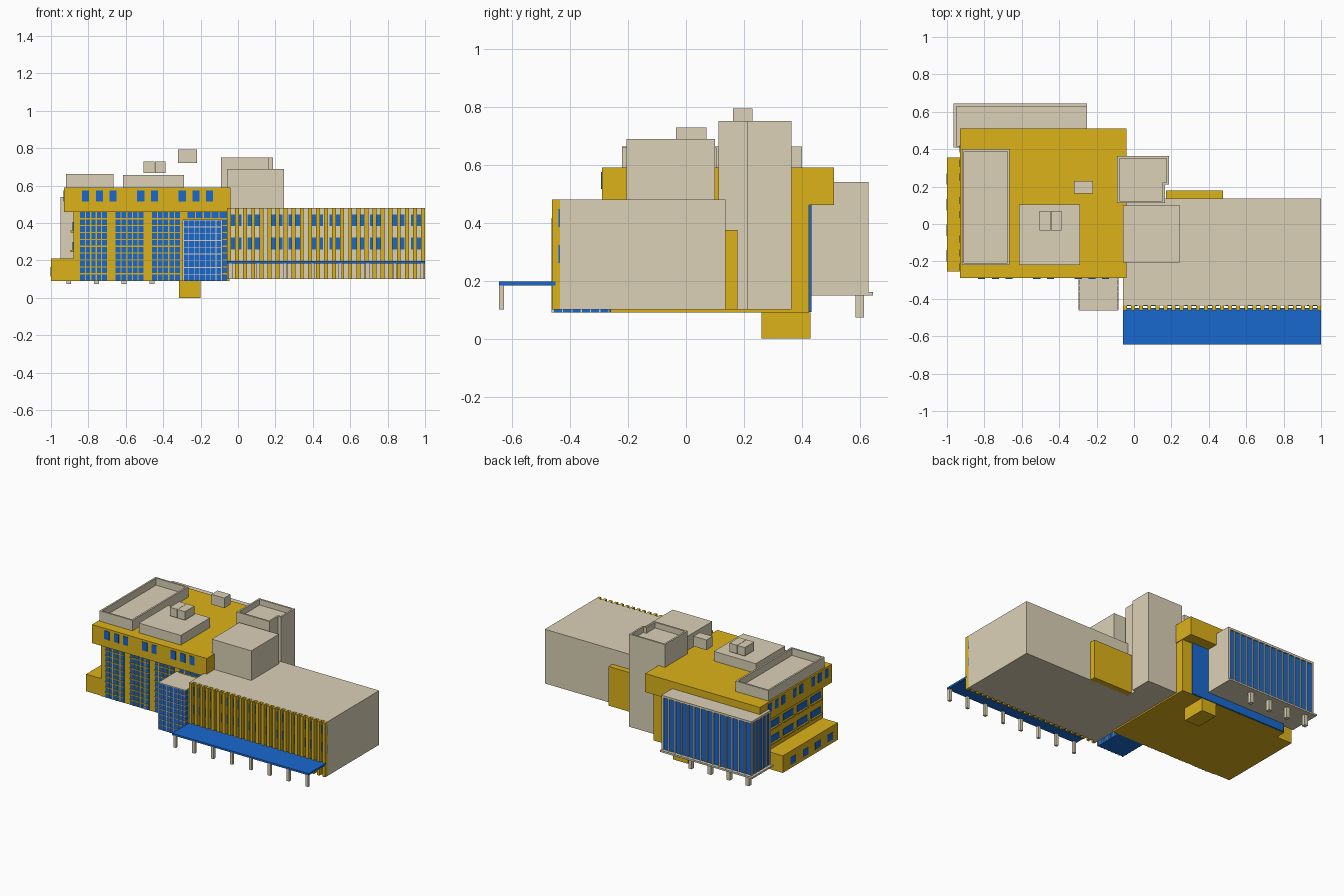
import bpy, bmesh
from mathutils import Vector


def material(name, rgb):
    m = bpy.data.materials.new(name)
    m.diffuse_color = (*rgb, 1)
    return m


GOLD = material("gold", (0.72, 0.45, 0.01))
BLUE = material("blue", (0.01, 0.14, 0.62))
STONE = material("stone", (0.71, 0.64, 0.47))


def finish(name, bm, mat):
    bmesh.ops.recalc_face_normals(bm, faces=bm.faces)
    me = bpy.data.meshes.new(name)
    bm.to_mesh(me)
    bm.free()
    me.materials.append(mat)
    ob = bpy.data.objects.new(name, me)
    bpy.context.collection.objects.link(ob)
    return ob


def boxes(name, mat, items):
    """Each item is (x0, x1, y0, y1, z0, z1)."""
    bm = bmesh.new()
    for x0, x1, y0, y1, z0, z1 in items:
        vs = bmesh.ops.create_cube(bm, size=1)["verts"]
        for v in vs:
            v.co = Vector((x1 if v.co.x > 0 else x0,
                           y1 if v.co.y > 0 else y0,
                           z1 if v.co.z > 0 else z0))
    return finish(name, bm, mat)


def parapet_block(name, mat, outline, z0, z1, wall, depth):
    """Prism with a sunken roof behind a thin parapet."""
    bm = bmesh.new()
    base = bm.faces.new([bm.verts.new((x, y, z0)) for x, y in outline])
    top = bmesh.ops.extrude_face_region(bm, geom=[base], use_keep_orig=True)["geom"]
    for v in top:
        if isinstance(v, bmesh.types.BMVert):
            v.co.z = z1
    bmesh.ops.recalc_face_normals(bm, faces=bm.faces)
    roof = [f for f in bm.faces if all(abs(v.co.z - z1) < 1e-5 for v in f.verts)]
    bmesh.ops.inset_region(bm, faces=roof, thickness=wall, use_even_offset=True)
    floor = bmesh.ops.extrude_discrete_faces(bm, faces=roof)["faces"]
    for f in floor:
        for v in f.verts:
            v.co.z -= depth
    return finish(name, bm, mat)


def spread(a, b, n):
    return [a + (b - a) * i / (n - 1) for i in range(n)]


# Main block, oversailing top storey, low side wing and basement stub
boxes("main_block", GOLD, [(-0.88, -0.045, -0.26, 0.425, 0.09, 0.46)])
boxes("top_storey", GOLD, [(-0.93, -0.04, -0.29, 0.51, 0.46, 0.59)])
boxes("side_wing", GOLD, [(-1.0, -0.88, -0.255, 0.355, 0.09, 0.21)])
boxes("basement_stub", GOLD, [(-0.315, -0.2, 0.26, 0.43, 0.0, 0.09)])
boxes("back_glazing", BLUE, [(-0.87, -0.12, 0.42, 0.433, 0.092, 0.46)])

# Front bays: glass with a gold grid
bays = [(-0.845, -0.70), (-0.655, -0.505), (-0.46, -0.31), (-0.27, -0.06)]
boxes("bay_glass", BLUE, [(a, b, -0.264, -0.25, 0.092, 0.46) for a, b in bays])
bars = []
for a, b in bays:
    bars += [(x - 0.003, x + 0.003, -0.268, -0.258, 0.092, 0.46)
             for x in spread(a, b, 6)[1:-1]]
    bars += [(a, b, -0.268, -0.258, z - 0.003, z + 0.003)
             for z in spread(0.092, 0.46, 11)[1:-1]]
boxes("bay_grid", GOLD, bars)

# Small windows of the top storey, front and left
wins = [(x - 0.019, x + 0.019, -0.293, -0.28, 0.515, 0.575)
        for x in (-0.815, -0.74, -0.668, -0.52, -0.447, -0.298, -0.225, -0.152)]
wins += [(-0.933, -0.92, y - 0.019, y + 0.019, 0.515, 0.575)
         for y in (-0.23, -0.155, -0.08, 0.05, 0.125, 0.25, 0.325, 0.40)]
boxes("top_storey_windows", BLUE, wins)

# Left side window rows with sills, wing windows
ys = spread(-0.18, 0.28, 4)
boxes("side_windows", BLUE, [(-0.884, -0.87, y - 0.055, y + 0.055, z, z + 0.045)
                             for y in ys for z in (0.255, 0.36)])
boxes("side_sills", GOLD, [(-0.895, -0.88, y - 0.06, y + 0.06, z - 0.01, z)
                           for y in ys for z in (0.255, 0.36)])
boxes("wing_windows", BLUE, [(-1.002, -0.99, y - 0.03, y + 0.03, 0.115, 0.165)
                             for y in spread(-0.17, 0.24, 4)])

# Glazed entrance box with thin mullions
boxes("entrance_glass", BLUE, [(-0.294, -0.086, -0.459, -0.26, 0.09, 0.415)])
boxes("entrance_roof", STONE, [(-0.295, -0.085, -0.462, -0.26, 0.414, 0.42)])
zs = spread(0.09, 0.415, 10)[1:-1]
mull = [(x - 0.002, x + 0.002, -0.463, -0.458, 0.09, 0.415)
        for x in spread(-0.292, -0.088, 8)]
mull += [(-0.295, -0.085, -0.463, -0.458, z - 0.002, z + 0.002) for z in zs]
for x in (-0.294, -0.086):
    mull += [(x - 0.003, x + 0.003, y - 0.002, y + 0.002, 0.09, 0.415)
             for y in spread(-0.458, -0.265, 7)]
    mull += [(x - 0.003, x + 0.003, -0.46, -0.26, z - 0.002, z + 0.002) for z in zs]
boxes("entrance_mullions", STONE, mull)

# Rear glazed hall on columns, with vertical fins
boxes("rear_hall_glass", BLUE, [(-0.945, -0.265, 0.43, 0.622, 0.16, 0.53)])
boxes("rear_hall_shell", STONE, [
    (-0.95, -0.25, 0.415, 0.63, 0.525, 0.54),
    (-0.965, -0.25, 0.41, 0.645, 0.148, 0.16),
    (-0.265, -0.25, 0.43, 0.63, 0.16, 0.53),
    (-0.95, -0.87, 0.415, 0.43, 0.16, 0.53)])
fins = [(x - 0.005, x + 0.005, 0.615, 0.63, 0.16, 0.53)
        for x in spread(-0.945, -0.255, 15)]
fins += [(-0.95, -0.94, y - 0.005, y + 0.005, 0.16, 0.53)
         for y in spread(0.42, 0.625, 6)]
boxes("rear_hall_fins", STONE, fins)
boxes("rear_columns", STONE, [(x - 0.013, x + 0.013, 0.585, 0.613, 0.073, 0.15)
                              for x in (-0.905, -0.757, -0.61, -0.46)])

# Roof structures
parapet_block("roof_terrace", STONE,
              [(-0.92, -0.22), (-0.665, -0.22), (-0.665, 0.4), (-0.92, 0.4)],
              0.59, 0.663, 0.012, 0.05)
boxes("plant_room", STONE, [(-0.615, -0.29, -0.22, 0.105, 0.59, 0.658)])
boxes("plant_units", STONE, [(-0.505, -0.447, -0.035, 0.07, 0.668, 0.728),
                             (-0.445, -0.387, -0.035, 0.07, 0.668, 0.728)])
boxes("roof_box", STONE, [(-0.32, -0.22, 0.162, 0.23, 0.722, 0.793)])
parapet_block("stair_tower", STONE,
              [(-0.09, 0.112), (0.165, 0.112), (0.165, 0.21), (0.187, 0.21),
               (0.187, 0.363), (-0.09, 0.363)], 0.1, 0.75, 0.012, 0.04)

# Long right hall with its roof block and rear projection
boxes("right_hall", STONE, [(-0.06, 1.0, -0.435, 0.137, 0.1, 0.48)])
boxes("right_roof_block", STONE, [(-0.06, 0.247, -0.205, 0.1, 0.48, 0.688)])
boxes("rear_projection", GOLD, [(0.17, 0.475, 0.13, 0.178, 0.1, 0.375)])

# Right hall facade: two window rows behind gold fins
hall = []
for z in (0.26, 0.385):
    hall += [(max(x - 0.038, -0.055), x + 0.038, -0.439, -0.43, z, z + 0.062)
             for x in [-0.019 + 0.109 * k for k in range(10)]]
boxes("hall_windows", BLUE, hall)
boxes("hall_fins", GOLD, [(x - 0.0105, x + 0.0105, -0.462, -0.433, 0.1, 0.48)
                          for x in spread(-0.048, 0.989, 25)])

# Canopy along the front
boxes("canopy", BLUE, [(-0.06, 1.0, -0.645, -0.45, 0.183, 0.196)])
boxes("canopy_columns", STONE, [(x - 0.01, x + 0.01, -0.645, -0.627, 0.1, 0.184)
                                for x in spread(-0.04, 0.985, 8)])
